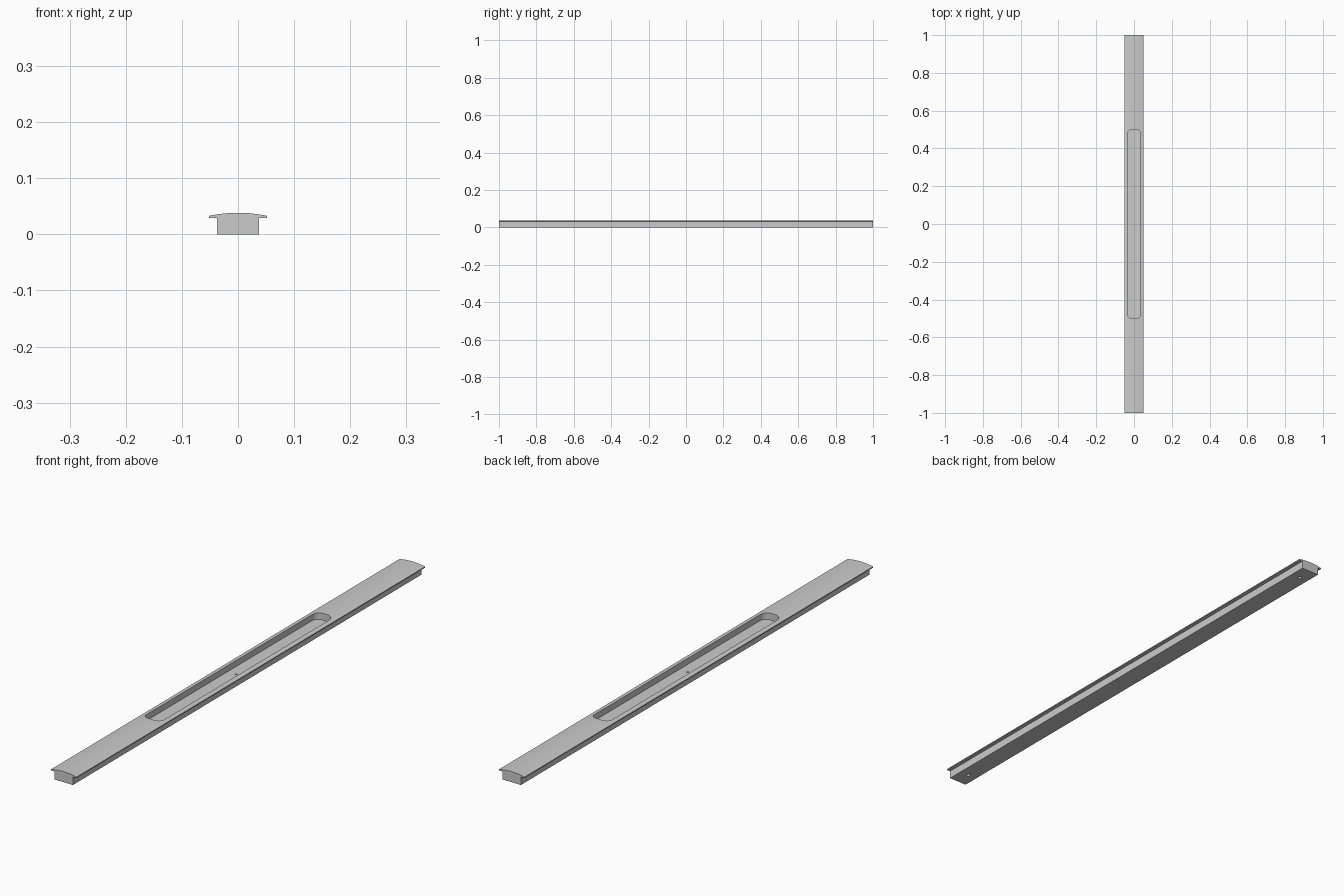
import bpy, bmesh, math

if "Cube" in bpy.data.objects:
    bpy.data.objects.remove(bpy.data.objects["Cube"])


def prism(name, pts, to3d, offset):
    """Extrude a closed 2D outline along an offset vector."""
    bm = bmesh.new()
    face = bm.faces.new([bm.verts.new(to3d(a, b)) for a, b in pts])
    ext = bmesh.ops.extrude_face_region(bm, geom=[face])
    moved = [v for v in ext["geom"] if isinstance(v, bmesh.types.BMVert)]
    bmesh.ops.translate(bm, verts=moved, vec=offset)
    bmesh.ops.recalc_face_normals(bm, faces=bm.faces)
    mesh = bpy.data.meshes.new(name)
    bm.to_mesh(mesh)
    bm.free()
    obj = bpy.data.objects.new(name, mesh)
    bpy.context.collection.objects.link(obj)
    return obj


def circle(x, y, r, n=20):
    return [(x + r * math.cos(2 * math.pi * i / n),
             y + r * math.sin(2 * math.pi * i / n)) for i in range(n)]


def rounded_rect(hx, hy, r, n=8):
    pts = []
    for k, (sx, sy) in enumerate([(1, 1), (-1, 1), (-1, -1), (1, -1)]):
        for i in range(n + 1):
            a = math.pi / 2 * (k + i / n)
            pts.append((sx * (hx - r) + r * math.cos(a),
                        sy * (hy - r) + r * math.sin(a)))
    return pts


# T-shaped bar: narrow stem with a gently domed, overhanging cap
W, STEM, LIP, EDGE, TOP = 0.0515, 0.037, 0.029, 0.033, 0.0385
rise = TOP - EDGE
R = (W * W + rise * rise) / (2 * rise)
half = math.asin(W / R)
dome = [(R * math.sin(t), TOP - R + R * math.cos(t))
        for t in (half * (1 - i / 10) for i in range(21))]
profile = [(-STEM, 0), (STEM, 0), (STEM, LIP), (W, LIP)] + dome + [(-W, LIP), (-STEM, LIP)]
bar = prism("handle_bar", profile, lambda x, z: (x, -1, z), (0, 2, 0))

# Cutters: finger pocket, pin hole in its floor, screw holes underneath
FLOOR = 0.014
cuts = [("pocket_cutter", rounded_rect(0.035, 0.5, 0.025), FLOOR, 0.06),
        ("pin_hole_cutter", circle(0, -0.01, 0.004, 16), 0.008, 0.03)]
for s in (-1, 1):
    cuts.append(("screw_hole_cutter", circle(0, s * 0.94, 0.007), -0.01, 0.02))
for name, pts, z0, z1 in cuts:
    cutter = prism(name, pts, lambda x, y: (x, y, z0), (0, 0, z1 - z0))
    cutter.hide_render = True
    mod = bar.modifiers.new(name, 'BOOLEAN')
    mod.operation, mod.solver, mod.object = 'DIFFERENCE', 'EXACT', cutter
    bpy.context.view_layer.objects.active = bar
    bpy.ops.object.modifier_apply(modifier=mod.name)
    bpy.data.objects.remove(cutter)

# Smooth dome and pocket corners, crisp edges elsewhere
bpy.ops.object.select_all(action='DESELECT')
bar.select_set(True)
bpy.context.view_layer.objects.active = bar
bpy.ops.object.shade_smooth_by_angle(angle=math.radians(30))
